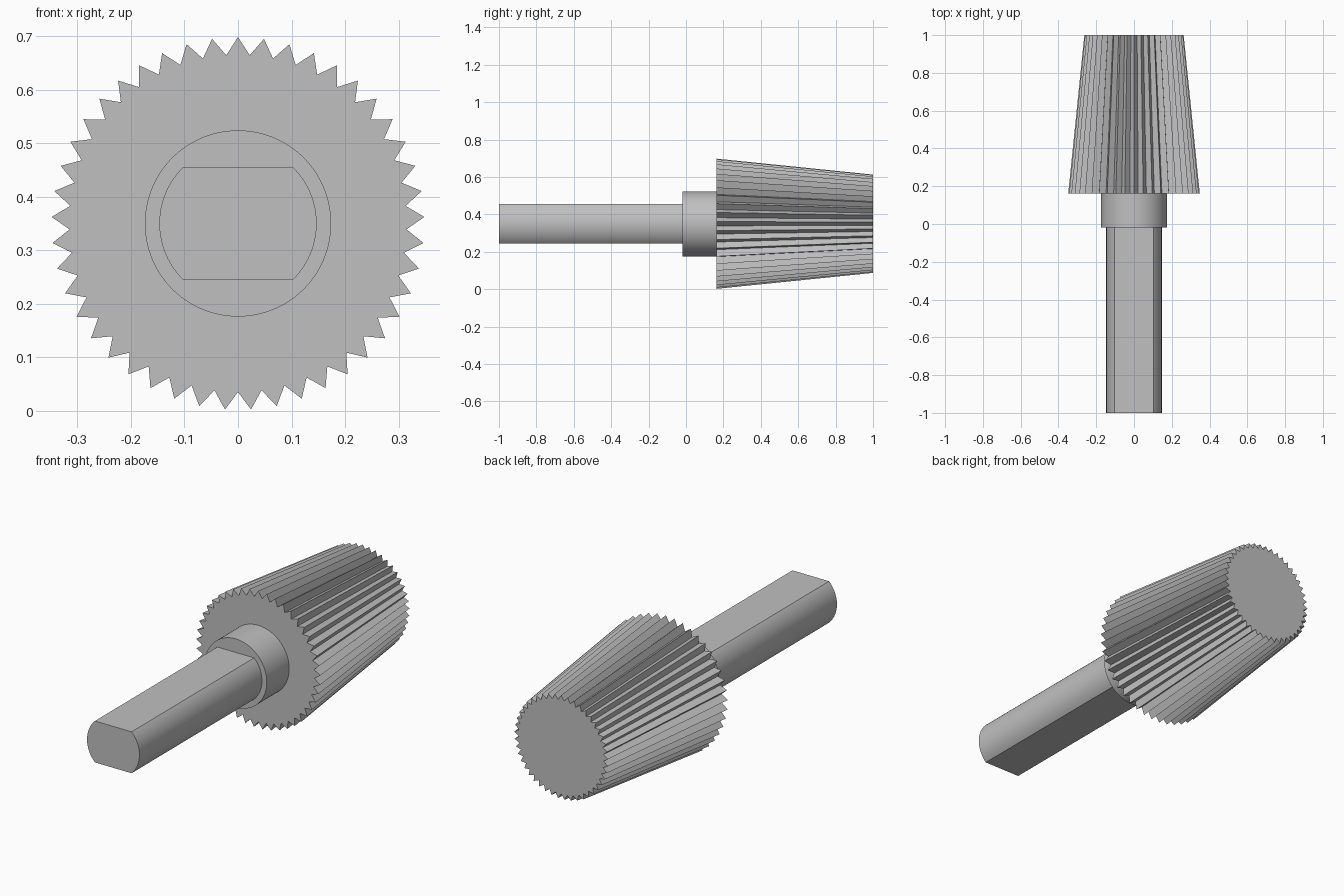
import bpy, bmesh
from math import sin, cos, pi, asin, radians

if "Cube" in bpy.data.objects:
    bpy.data.objects.remove(bpy.data.objects["Cube"], do_unlink=True)

AXIS_Z = 0.35
steel = bpy.data.materials.new("plain grey steel")
steel.use_nodes = True
grey = (0.527, 0.527, 0.527, 1)
steel.diffuse_color = grey
steel.node_tree.nodes["Principled BSDF"].inputs["Base Color"].default_value = grey


def prism(name, outline, y0, y1, end_scale=1.0):
    """Loft an (x, z) outline along y, scaling it at the far end."""
    bm = bmesh.new()
    near = [bm.verts.new((x, y0, z + AXIS_Z)) for x, z in outline]
    far = [bm.verts.new((x * end_scale, y1, z * end_scale + AXIS_Z)) for x, z in outline]
    bm.faces.new(near)
    bm.faces.new(far)
    n = len(outline)
    for i in range(n):
        j = (i + 1) % n
        bm.faces.new((near[i], near[j], far[j], far[i]))
    bmesh.ops.recalc_face_normals(bm, faces=bm.faces)
    mesh = bpy.data.meshes.new(name)
    bm.to_mesh(mesh)
    bm.free()
    mesh.materials.append(steel)
    obj = bpy.data.objects.new(name, mesh)
    bpy.context.collection.objects.link(obj)
    bpy.ops.object.select_all(action='DESELECT')
    obj.select_set(True)
    bpy.context.view_layer.objects.active = obj
    bpy.ops.object.shade_smooth_by_angle(angle=radians(20))
    return obj


def arc(radius, start, end, steps):
    return [(radius * cos(start + (end - start) * i / steps),
             radius * sin(start + (end - start) * i / steps)) for i in range(steps + 1)]


# Tapered cutter head with triangular teeth
TEETH, TIP, ROOT = 45, 0.3485, 0.315
teeth = []
for i in range(TEETH * 2):
    r = ROOT if i % 2 else TIP
    a = pi * i / TEETH
    teeth.append((r * sin(a), r * cos(a)))
prism("toothed_head", teeth, 0.162, 1.0, end_scale=0.755)

# Round collar
prism("collar", arc(0.174, 0, 2 * pi, 96)[:-1], -0.018, 0.162)

# Shaft with flats on top and bottom
half = asin(0.105 / 0.147)
prism("flatted_shaft",
      arc(0.147, -half, half, 24) + arc(0.147, pi - half, pi + half, 24),
      -1.0, -0.018)
